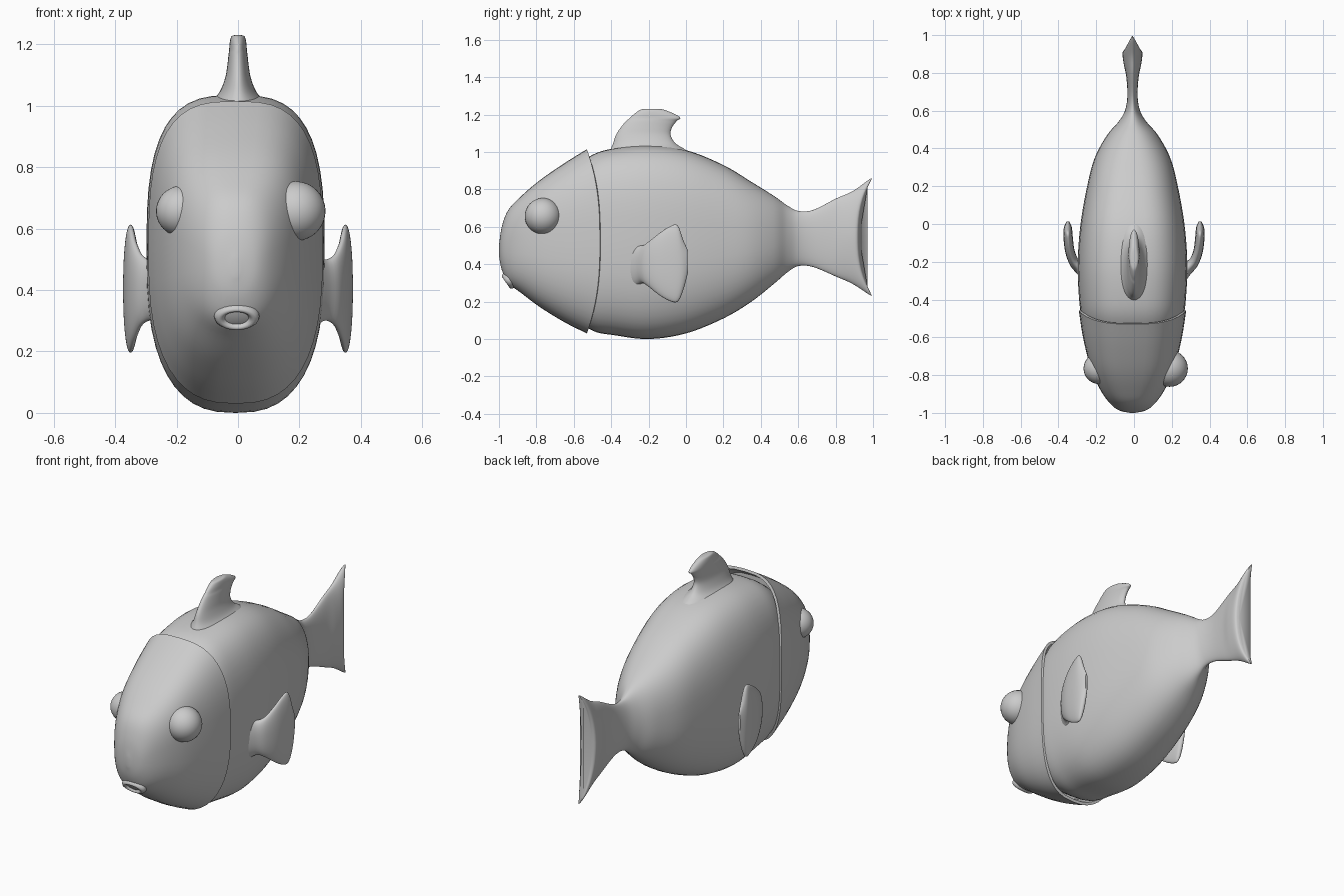
import bpy, bmesh, math
from mathutils import Vector as V

if "Cube" in bpy.data.objects:
    bpy.data.objects.remove(bpy.data.objects["Cube"])

N = 48


def ring(c, a, b, p=2.0, q=None, bend=(0, 0, 0)):
    """Superellipse around c with half axes a, b; exponent q on the -b side."""
    pts = []
    for i in range(N):
        t = 2 * math.pi * i / N
        co, si = math.cos(t), math.sin(t)
        e = 2 / (p if si >= 0 else (q or p))
        u = math.copysign(abs(co) ** e, co)
        v = math.copysign(abs(si) ** e, si)
        pts.append(V(c) + V(a) * u + V(b) * v + V(bend) * abs(v) ** 2.5)
    return pts


def smooth_rows(rows, steps=5):
    """Catmull-Rom interpolation of parameter rows."""
    out = []
    for i in range(len(rows) - 1):
        r0, r1, r2 = rows[max(i - 1, 0)], rows[i], rows[i + 1]
        r3 = rows[min(i + 2, len(rows) - 1)]
        for k in range(steps):
            t = k / steps
            out.append([0.5 * (2 * b + (c - a) * t + (2 * a - 5 * b + 4 * c - d) * t * t
                               + (3 * b - a - 3 * c + d) * t ** 3)
                        for a, b, c, d in zip(r0, r1, r2, r3)])
    return out + [list(rows[-1])]


def loft(name, rings, angle=50):
    bm = bmesh.new()
    vs = [[bm.verts.new(p) for p in r] for r in rings]
    for r0, r1 in zip(vs, vs[1:]):
        for i in range(N):
            j = (i + 1) % N
            bm.faces.new((r0[i], r0[j], r1[j], r1[i]))
    bm.faces.new(vs[0])
    bm.faces.new(vs[-1][::-1])
    bmesh.ops.recalc_face_normals(bm, faces=bm.faces)
    me = bpy.data.meshes.new(name)
    bm.to_mesh(me)
    bm.free()
    ob = bpy.data.objects.new(name, me)
    bpy.context.collection.objects.link(ob)
    finish(ob, angle)
    return ob


def finish(ob, angle=50):
    bpy.ops.object.select_all(action='DESELECT')
    ob.select_set(True)
    bpy.context.view_layer.objects.active = ob
    bpy.ops.object.shade_smooth_by_angle(angle=math.radians(angle))


def body_ring(y, zb, zt, hw, p, q, bend):
    return ring((-0.008, y, (zb + zt) / 2), (hw, 0, 0), (0, 0, (zt - zb) / 2),
                p, q, (0, bend, 0))


# Body running into the tail: y, bottom, top, half width, exponents, end sweep
body = [(-0.62, .13, .90, .22, 3, 2.6, 0), (-0.50, .045, .985, .267, 3, 2.6, 0),
        (-0.38, .02, 1.02, .284, 3, 2.6, 0), (-0.20, .0, 1.035, .29, 3, 2.6, 0),
        (0, .03, 1.01, .275, 2.9, 2.5, 0), (.2, .11, .93, .24, 2.7, 2.4, 0),
        (.35, .20, .84, .20, 2.5, 2.3, 0), (.47, .295, .765, .135, 2.3, 2.2, 0),
        (.54, .355, .715, .075, 2, 2, 0), (.60, .39, .685, .04, 2, 2, 0),
        (.68, .385, .69, .027, 2, 2, 0), (.78, .335, .75, .033, 2, 2, .02),
        (.85, .295, .79, .047, 1.8, 1.8, .04), (.91, .24, .85, .052, 1.7, 1.7, .065),
        (.925, .23, .86, .03, 1.7, 1.7, .07)]
loft("body_and_tail", [body_ring(*r) for r in smooth_rows(body)])

# Head shell with its rear gill rim turned inward
head = [(-1.0, .445, .50, .012, 2, 2, 0), (-.985, .37, .60, .075, 2.2, 2.2, 0),
        (-.94, .30, .69, .128, 2.5, 2.4, -.01), (-.86, .245, .765, .18, 2.8, 2.5, -.02),
        (-.75, .17, .85, .225, 3, 2.6, -.03), (-.60, .09, .94, .262, 3, 2.6, -.05),
        (-.46, .03, 1.015, .284, 3, 2.6, -.07)]
rim = [(-.455, .045, 1.0, .272, 3, 2.6, -.07), (-.53, .09, .955, .235, 3, 2.6, -.06)]
loft("head", [body_ring(*r) for r in smooth_rows(head) + rim])

# Dorsal fin: z, front y, back y, half width
dorsal = [(.95, -.43, .06, .14), (1.01, -.405, .0, .09), (1.045, -.39, -.055, .06),
          (1.09, -.375, -.082, .042), (1.13, -.35, -.075, .035), (1.165, -.32, -.05, .031),
          (1.182, -.30, -.03, .029), (1.205, -.275, -.065, .027),
          (1.225, -.245, -.115, .022), (1.23, -.225, -.14, .012)]
loft("dorsal_fin", [ring((0, (a + b) / 2, z), (w, 0, 0), (0, (b - a) / 2, 0), 2)
                    for z, a, b, w in smooth_rows(dorsal, 4)])

# Side fins: x, y, bottom, top, half thickness, direction of thickness
side = [(.24, -.27, .27, .53, .06, 1.35), (.28, -.235, .30, .50, .038, 1.1),
        (.315, -.205, .285, .515, .028, .8), (.338, -.15, .24, .56, .025, .25),
        (.347, -.09, .205, .60, .025, .05), (.35, -.045, .20, .608, .024, 0),
        (.35, -.015, .26, .53, .02, 0), (.35, .012, .36, .47, .008, 0)]
for s, label in ((1, "right"), (-1, "left")):
    loft(label + "_fin", [ring((s * x, y, (a + b) / 2),
                               (s * w * math.cos(t), -w * math.sin(t), 0),
                               (0, 0, (b - a) / 2), 2.2)
                          for x, y, a, b, w, t in smooth_rows(side, 4)])

# Eyes
for label, x, r in (("right", .188, .097), ("left", -.185, .082)):
    bpy.ops.mesh.primitive_uv_sphere_add(segments=32, ring_count=16, radius=r,
                                         location=(x, -.765, .657))
    eye = bpy.context.object
    eye.name = label + "_eye"
    finish(eye)

# Lips: squashed ring angled to the lower snout
bpy.ops.mesh.primitive_torus_add(major_radius=.05, minor_radius=.017, major_segments=32,
                                 minor_segments=12, location=(-.004, -.945, .315),
                                 rotation=(math.radians(125), 0, 0))
lips = bpy.context.object
lips.name = "lips"
lips.scale = (1.1, .72, 1.3)
finish(lips)
